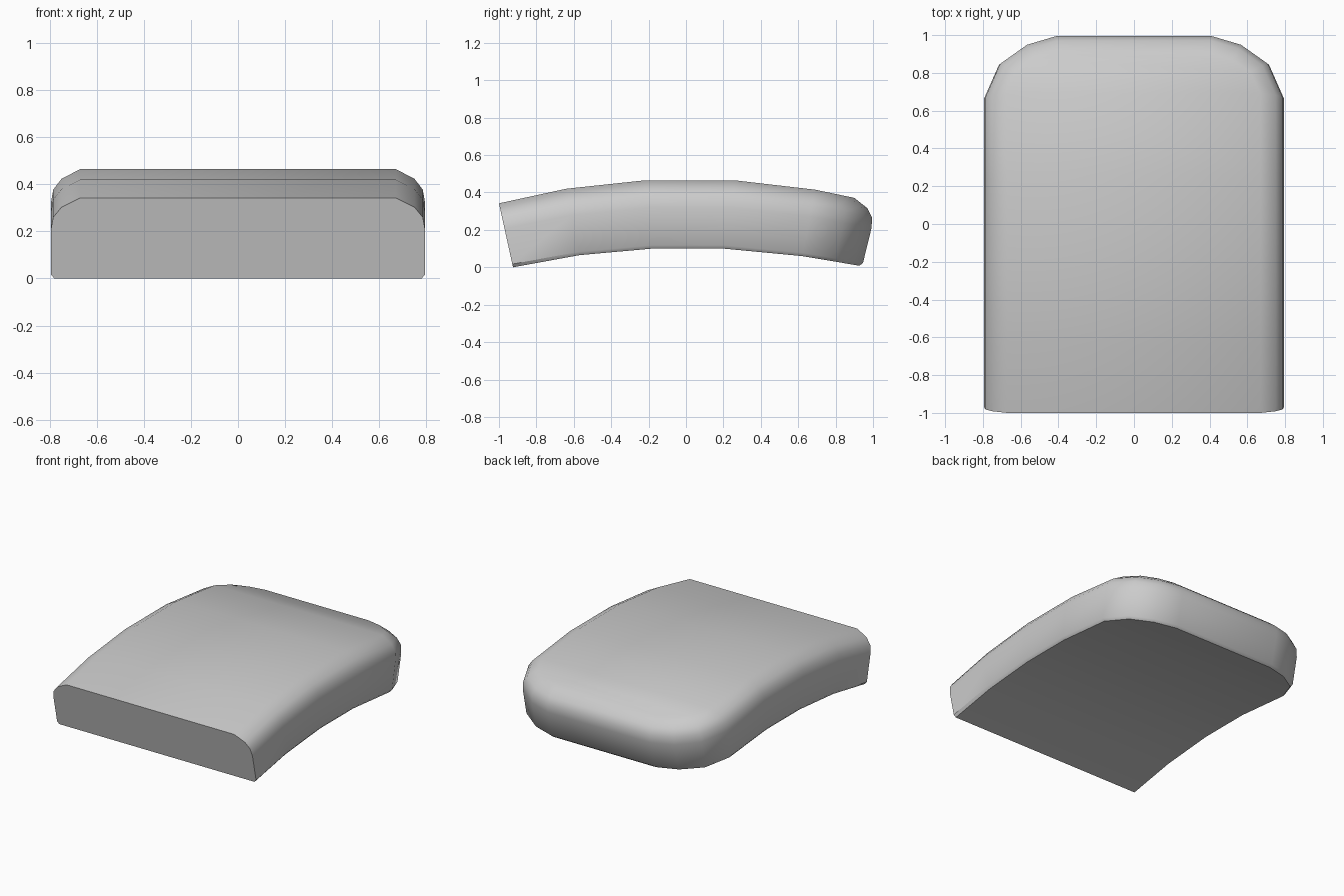
import bpy, bmesh, math

if "Cube" in bpy.data.objects:
    bpy.data.objects.remove(bpy.data.objects["Cube"])

# Side-view rails: (y, z) of the underside and the top at each bend station
UNDER = [(-.925, 0), (-.57, .065), (-.18, .1), (.2, .1), (.62, .06), (.942, .006)]
TOP = [(-1, .342), (-.64, .42), (-.22, .465), (.26, .465), (.69, .415), (1.025, .345)]
# Half-width outline of the rounded back corner (x, s along the top rail)
CORNER = [(.795, .69), (.715, .873), (.57, .977), (.41, 1.025)]
# Rounded rim: (inset from outline, fraction of thickness)
RIM = [(.015, 0), (0, .05), (0, .6), (.01, .76), (.045, .885), (.125, 1)]


def bend(s, t):
    i = max(k for k in range(5) if k == 0 or TOP[k][0] <= s)
    f = (s - TOP[i][0]) / (TOP[i + 1][0] - TOP[i][0])
    lo = [a + (b - a) * f for a, b in zip(UNDER[i], UNDER[i + 1])]
    hi = [a + (b - a) * f for a, b in zip(TOP[i], TOP[i + 1])]
    return [a + (b - a) * t for a, b in zip(lo, hi)]


def half_outline(inset):
    pts = [(.795 - inset, p[0]) for p in TOP[:4]]
    kx, ky = (.385 - inset) / .385, (.335 - inset) / .335
    pts += [(.41 + (x - .41) * kx, .69 + (s - .69) * ky) for x, s in CORNER]
    return pts


# Curved cushion slab, built from stacked rim rings
bm = bmesh.new()
rings = []
for inset, t in RIM:
    half = half_outline(inset)
    full = half + [(-x, s) for x, s in reversed(half)]
    rings.append([bm.verts.new((x, *bend(s, t))) for x, s in full])
n = len(rings[0])

# Side and back walls
for a, b in zip(rings, rings[1:]):
    for i in range(n - 1):
        bm.faces.new((a[i], a[i + 1], b[i + 1], b[i]))

# Top and underside strips
for ring in (rings[0], rings[-1]):
    for i in range(n // 2 - 1):
        bm.faces.new((ring[i], ring[i + 1], ring[n - 2 - i], ring[n - 1 - i]))

# Flat front face
bm.faces.new([r[0] for r in rings] + [r[-1] for r in reversed(rings)])
bmesh.ops.recalc_face_normals(bm, faces=bm.faces)

mesh = bpy.data.meshes.new("cushion")
bm.to_mesh(mesh)
bm.free()
cushion = bpy.data.objects.new("cushion", mesh)
bpy.context.collection.objects.link(cushion)
bpy.context.view_layer.objects.active = cushion
cushion.select_set(True)
bpy.ops.object.shade_smooth_by_angle(angle=math.radians(40))
